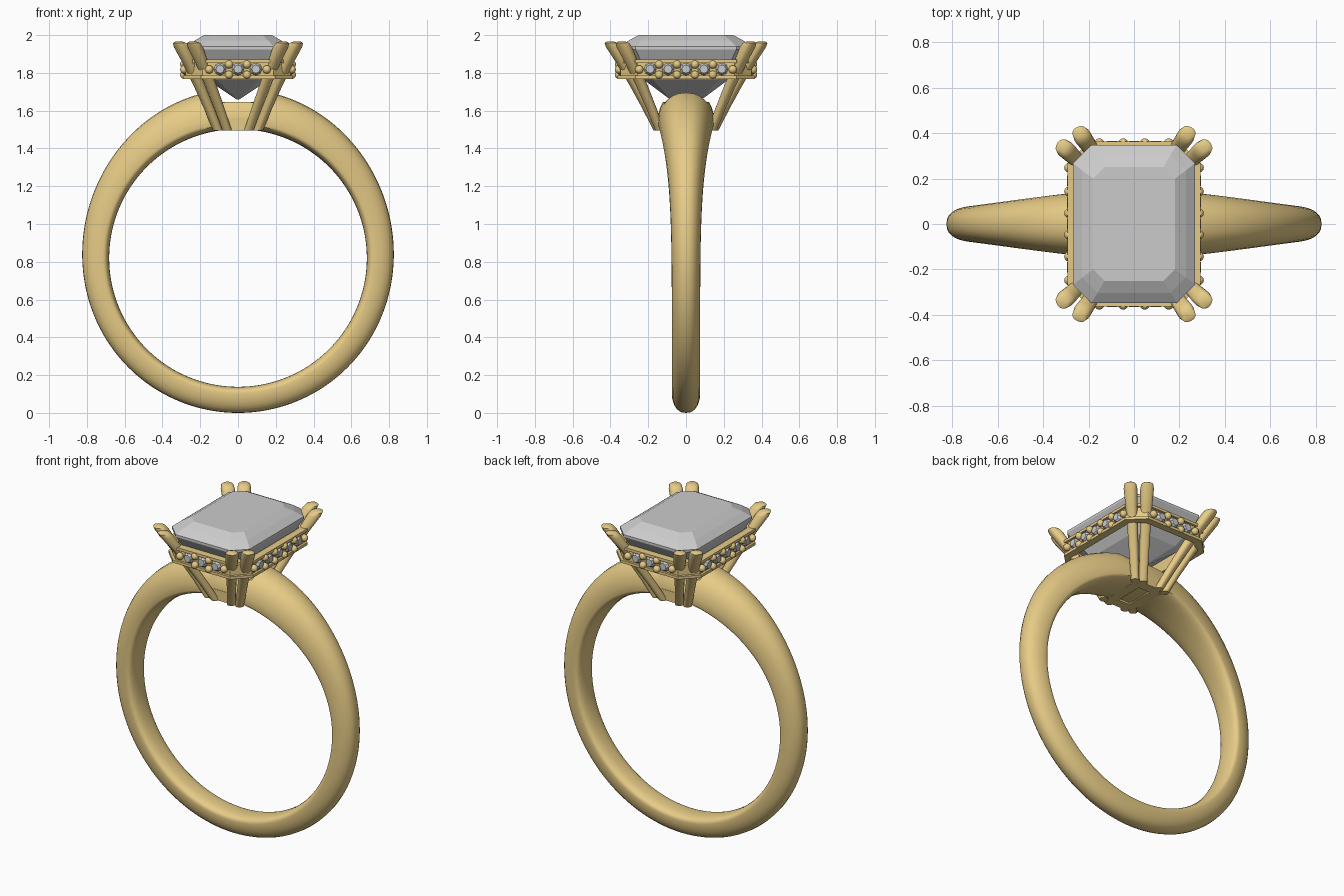
import bpy, bmesh
from math import sin, cos, pi, tau, copysign, atan2
from mathutils import Vector, Matrix

if "Cube" in bpy.data.objects:
    bpy.data.objects.remove(bpy.data.objects["Cube"])

gold = bpy.data.materials.new("gold")
gold.diffuse_color = (0.80, 0.60, 0.24, 1)
gold.use_nodes = True
gold.node_tree.nodes["Principled BSDF"].inputs["Base Color"].default_value = gold.diffuse_color


def finish(name, bm, mat=None, smooth=None):
    bmesh.ops.recalc_face_normals(bm, faces=bm.faces)
    me = bpy.data.meshes.new(name)
    bm.to_mesh(me)
    bm.free()
    ob = bpy.data.objects.new(name, me)
    bpy.context.collection.objects.link(ob)
    if mat:
        me.materials.append(mat)
    if smooth:
        bpy.ops.object.select_all(action='DESELECT')
        ob.select_set(True)
        bpy.context.view_layer.objects.active = ob
        bpy.ops.object.shade_smooth_by_angle(angle=smooth)
    return ob


def loft(bm, rings, closed=False):
    """Skin a list of equal-length rings; cap the ends unless closed."""
    vs = [[bm.verts.new(p) for p in r] for r in rings]
    n, m = len(vs), len(vs[0])
    for i in range(n if closed else n - 1):
        a, b = vs[i], vs[(i + 1) % n]
        for j in range(m):
            k = (j + 1) % m
            bm.faces.new((a[j], a[k], b[k], b[j]))
    if not closed:
        bm.faces.new(vs[0])
        bm.faces.new(vs[-1])


def octagon(hx, hy, c, z):
    q = [(hx, -hy + c), (hx, hy - c), (hx - c, hy), (-hx + c, hy),
         (-hx, hy - c), (-hx, -hy + c), (-hx + c, -hy), (hx - c, -hy)]
    return [Vector((x, y, z)) for x, y in q]


def frame(name, hx, hy, c, t, z0, z1):
    """Hollow cut-corner rectangular frame."""
    bm = bmesh.new()
    ci = c - 0.586 * t
    loft(bm, [octagon(hx, hy, c, z0), octagon(hx, hy, c, z1),
              octagon(hx - t, hy - t, ci, z1), octagon(hx - t, hy - t, ci, z0)], True)
    return finish(name, bm, gold)


# Band: comfort-fit section, wider and thicker towards the top, flat seat under the stone
bm = bmesh.new()
rings = []
N, M, RI, CZ = 160, 28, 0.682, 0.82
for i in range(N):
    th = tau * i / N
    t = (1 + cos(th)) / 2
    ro = 0.82 + 0.075 * t ** 4
    w = 0.075 + 0.075 * t ** 5.5
    rc = RI + 0.035
    ring = []
    for j in range(M):
        a = tau * j / M
        y = w * copysign(abs(cos(a)) ** 0.85, cos(a))
        s = sin(a)
        r = rc + (ro - rc) * s if s > 0 else rc - 0.035 * abs(s) ** 0.8
        x, z = r * sin(th), CZ + r * cos(th)
        if z > 1.2 and abs(x) < 0.14:
            z = min(z, 1.645)
        ring.append((x, y, z))
    rings.append(ring)
loft(bm, rings, True)
finish("band", bm, gold, 0.6)

# Emerald-cut centre stone: pavilion steps, girdle, crown steps, table
bm = bmesh.new()
steps = [(0.008, 0.085, 0.004, 1.66), (0.165, 0.225, 0.05, 1.765),
         (0.235, 0.31, 0.07, 1.865), (0.268, 0.347, 0.08, 1.925),
         (0.268, 0.347, 0.08, 1.94), (0.228, 0.303, 0.068, 1.972),
         (0.18, 0.25, 0.05, 2.0)]
loft(bm, [octagon(*s) for s in steps])
finish("centre_stone", bm)

# Gallery: recessed wall between two rails
frame("gallery_wall", 0.278, 0.348, 0.09, 0.03, 1.775, 1.86)
frame("gallery_top_rail", 0.292, 0.362, 0.095, 0.045, 1.853, 1.87)
frame("gallery_bottom_rail", 0.292, 0.362, 0.095, 0.045, 1.768, 1.785)

# Accent stones and beads along each gallery side
gems, beads = bmesh.new(), bmesh.new()
S = 0.095


def bead(p, r=0.022):
    bmesh.ops.create_uvsphere(beads, u_segments=12, v_segments=8, radius=r,
                              matrix=Matrix.Translation(p))


for ang, dist, n in ((0, 0.28, 5), (pi / 2, 0.35, 3), (pi, 0.28, 5), (-pi / 2, 0.35, 3)):
    out = Vector((cos(ang), sin(ang), 0))
    side = Vector((-sin(ang), cos(ang), 0))
    rot = out.to_track_quat('Z', 'Y').to_matrix().to_4x4()
    for k in range(n):
        u = (k - (n - 1) / 2) * S
        p = out * (dist + 0.003) + side * u + Vector((0, 0, 1.82))
        bmesh.ops.create_cone(gems, cap_ends=True, segments=8, radius1=0.038, radius2=0.022,
                              depth=0.024, matrix=Matrix.Translation(p) @ rot)
        if k < n - 1:
            for z in (1.845, 1.79):
                bead(out * (dist + 0.005) + side * (u + S / 2) + Vector((0, 0, z)))
    for sgn in (-1, 1):
        bead(out * (dist + 0.005) + side * sgn * (n * S / 2 + 0.01) + Vector((0, 0, 1.818)))
finish("accent_stones", gems)
finish("beads", beads, gold, 0.9)

# Double claws at the four corners, flaring outward with domed tips
profile = [(0, 0.024), (0.25, 0.026), (0.5, 0.029), (0.75, 0.033), (0.94, 0.039),
           (0.985, 0.034), (1.0, 0.02)]
feet = [((0.107, 0.137), (0.312, 0.34)), ((0.057, 0.147), (0.238, 0.4))]
for sx in (-1, 1):
    for sy in (-1, 1):
        bm = bmesh.new()
        for k, (b, e) in enumerate(feet):
            az = atan2(e[1] - b[1], e[0] - b[0]) + (-0.15 if k == 0 else 0.15)
            rings = []
            for t, r in profile:
                f = t - 0.12 * t * (1 - t)
                cx, cy = b[0] + (e[0] - b[0]) * f, b[1] + (e[1] - b[1]) * f
                ring = []
                for j in range(16):
                    a = tau * j / 16
                    ra = r * copysign(abs(cos(a)) ** 0.8, cos(a))
                    ta = r * copysign(abs(sin(a)) ** 0.8, sin(a))
                    x = cx + ra * cos(az) - ta * sin(az)
                    y = cy + ra * sin(az) + ta * cos(az)
                    ring.append((sx * x, sy * y, 1.495 + 0.47 * t))
                rings.append(ring)
            loft(bm, rings)
        name = ("front" if sy < 0 else "back") + ("_left" if sx < 0 else "_right")
        finish(name + "_double_claw", bm, gold, 0.8)

# Base frame joining the claw feet under the band
frame("head_base", 0.1, 0.15, 0.04, 0.06, 1.495, 1.56)
